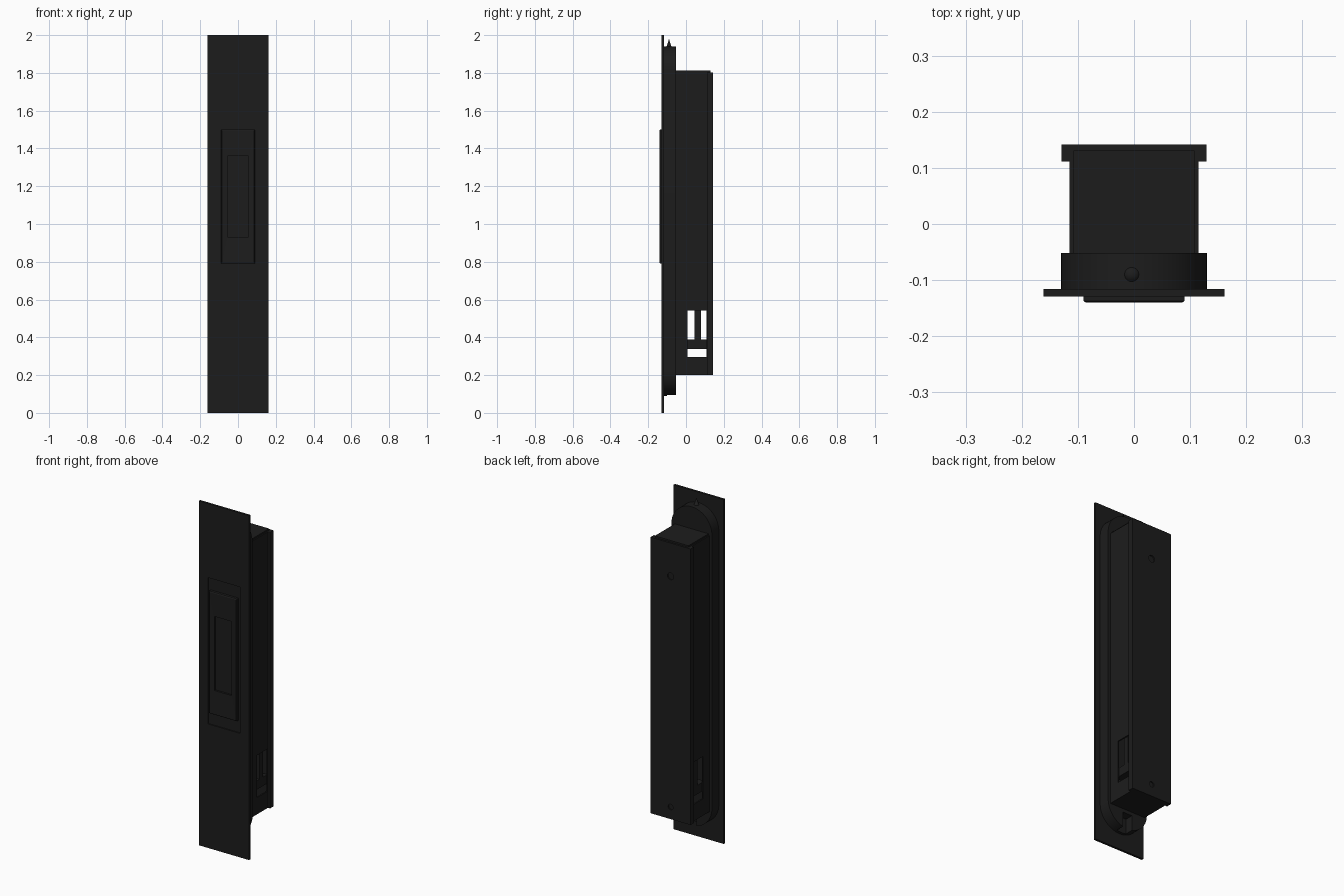
import bpy, bmesh, math

if "Cube" in bpy.data.objects:
    bpy.data.objects.remove(bpy.data.objects["Cube"])

black = bpy.data.materials.new("black_metal")
black.diffuse_color = (0.012, 0.012, 0.012, 1)
black.use_nodes = True
black.node_tree.nodes["Principled BSDF"].inputs["Base Color"].default_value = black.diffuse_color


def finish(bm, name):
    bmesh.ops.recalc_face_normals(bm, faces=bm.faces)
    me = bpy.data.meshes.new(name)
    bm.to_mesh(me)
    bm.free()
    ob = bpy.data.objects.new(name, me)
    bpy.context.collection.objects.link(ob)
    me.materials.append(black)
    return ob


def box(name, x0, x1, y0, y1, z0, z1):
    bm = bmesh.new()
    bmesh.ops.create_cube(bm, size=1)
    for v in bm.verts:
        v.co = ((x0 + x1) / 2 + v.co.x * (x1 - x0),
                (y0 + y1) / 2 + v.co.y * (y1 - y0),
                (z0 + z1) / 2 + v.co.z * (z1 - z0))
    return finish(bm, name)


def loft(name, rects):
    """Closed skin through rectangles (half width, z0, z1, y)."""
    bm = bmesh.new()
    rings = [[bm.verts.new(p) for p in ((-w, y, a), (w, y, a), (w, y, b), (-w, y, b))]
             for w, a, b, y in rects]
    for r, s in zip(rings, rings[1:]):
        for i in range(4):
            j = (i + 1) % 4
            bm.faces.new((r[i], r[j], s[j], s[i]))
    bm.faces.new(rings[0])
    bm.faces.new(rings[-1])
    return finish(bm, name)


def extrude_y(name, pts, y0, y1):
    bm = bmesh.new()
    f = bm.faces.new([bm.verts.new((x, y0, z)) for x, z in pts])
    ext = bmesh.ops.extrude_face_region(bm, geom=[f])["geom"]
    for v in ext:
        if isinstance(v, bmesh.types.BMVert):
            v.co.y = y1
    return finish(bm, name)


def cut(ob, *cutters):
    for c in cutters:
        c.hide_render = True
        c.hide_set(True)
        m = ob.modifiers.new("cut", 'BOOLEAN')
        m.operation = 'DIFFERENCE'
        m.solver = 'EXACT'
        m.object = c


def circle(r, cz, n, a0=0, a1=2 * math.pi, end=False):
    k = n if not end else n - 1
    return [(r * math.cos(a0 + (a1 - a0) * i / k), cz + r * math.sin(a0 + (a1 - a0) * i / k))
            for i in range(n)]


def smooth(ob):
    bpy.ops.object.select_all(action='DESELECT')
    ob.select_set(True)
    bpy.context.view_layer.objects.active = ob
    bpy.ops.object.shade_smooth_by_angle(angle=math.radians(30))


# face plate with a shallow recess
loft("face_plate", [(.161, 0, 2, -.116), (.161, 0, 2, -.129),
                    (.104, .72, 1.57, -.129), (.104, .72, 1.57, -.122)])

# raised slider with finger grip
loft("slider", [(.09, .79, 1.5, -.121), (.09, .79, 1.5, -.137), (.086, .795, 1.495, -.14),
                (.06, .925, 1.365, -.137), (.055, .93, 1.36, -.137),
                (.055, .93, 1.36, -.126)])

# round-ended housing behind the plate, notched at the bottom
pi = math.pi
housing = extrude_y("rounded_housing", circle(.13, 1.81, 25, 0, pi, True)
                    + circle(.13, .22, 25, pi, 2 * pi, True), -.117, -.052)
cut(housing, box("notch_cutter", -.03, .03, -.1, -.04, .05, .18))
smooth(housing)

# pointed screw tip on top
bm = bmesh.new()
bmesh.ops.create_cone(bm, cap_ends=True, segments=16, radius1=.019, radius2=0, depth=.06)
bmesh.ops.translate(bm, verts=bm.verts, vec=(-.004, -.09, 1.95))
smooth(finish(bm, "screw_tip"))

# hollow lock case with a slot through both sides
case = box("lock_case", -.115, .115, -.055, .132, .2, 1.803)
cut(case, box("cavity_cutter", -.107, .107, -.045, .125, .21, 1.793),
    box("slot_cutter", -.2, .2, .008, .108, .297, .543))
box("top_cap", -.108, .108, -.054, .131, 1.8, 1.812)

# latch bars seen in the slot
box("latch_bar", -.106, .106, -.02, .118, .337, .388)
box("latch_post", -.106, .106, .046, .08, .38, .56)

# back cover with folded lips and two screw holes
cover = box("back_cover", -.129, .129, .13, .142, .2, 1.803)
cut(cover, extrude_y("hole_cutter_top", circle(.02, 1.61, 20), .135, .2),
    extrude_y("hole_cutter_bottom", circle(.016, .27, 20), .135, .2))
for s, side in ((-1, "left"), (1, "right")):
    x0, x1 = sorted((s * .114, s * .129))
    box("cover_lip_" + side, x0, x1, .111, .131, .2, 1.803)
